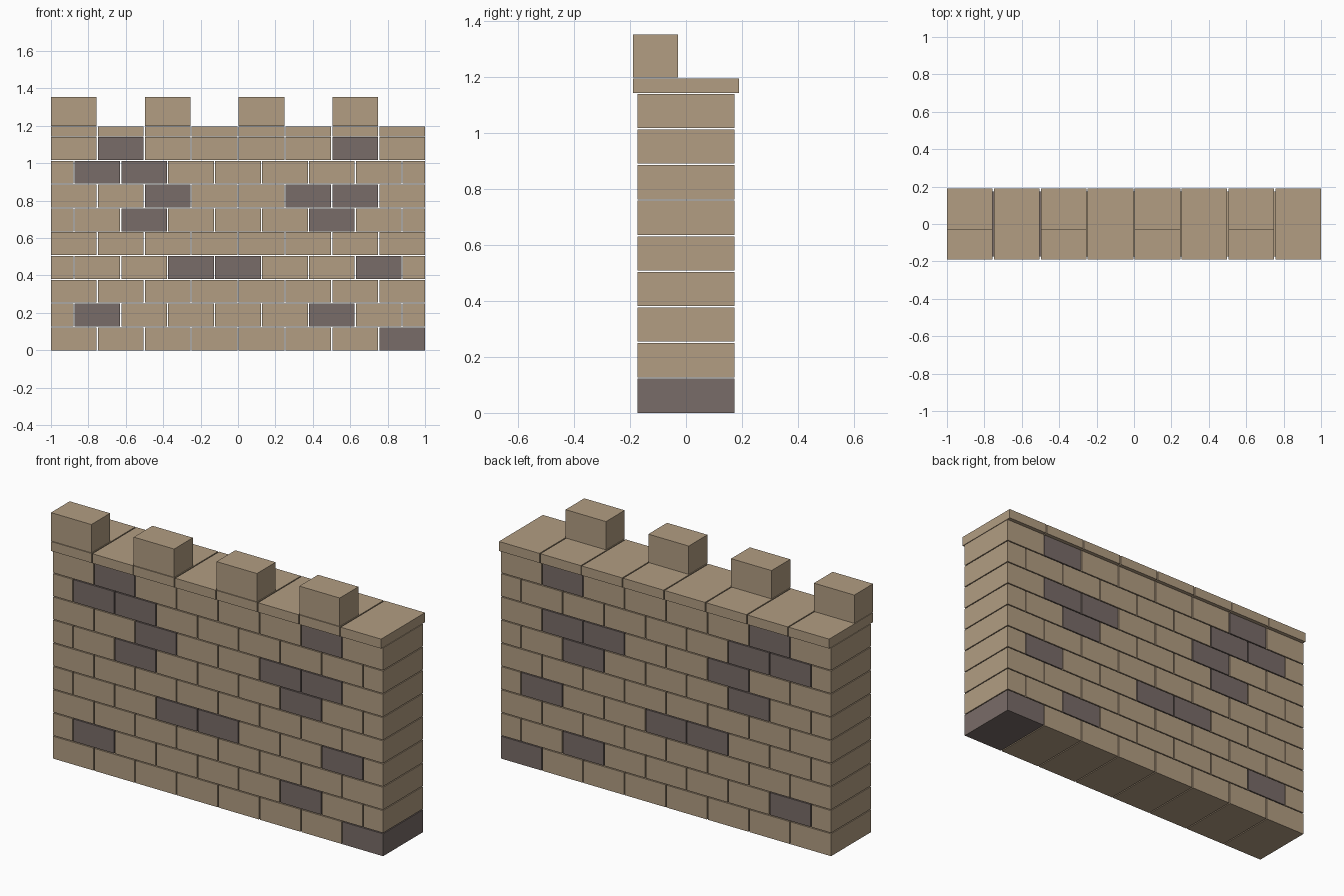
import bpy, bmesh
from mathutils import Matrix, Vector

if "Cube" in bpy.data.objects:
    bpy.data.objects.remove(bpy.data.objects["Cube"])

GAP = 0.006                      # joint between bricks
WIDTH = (2 - 7 * GAP) / 8        # full brick width
PITCH_X = WIDTH + GAP
PITCH_Z, COURSE = 0.1272, 0.1222
HALF = (WIDTH - GAP) / 2         # end brick of the staggered courses


def material(name, rgb):
    m = bpy.data.materials.new(name)
    m.diffuse_color = (*rgb, 1)
    m.use_nodes = True
    m.node_tree.nodes["Principled BSDF"].inputs["Base Color"].default_value = m.diffuse_color
    return m


tan = material("tan stone", (0.445, 0.337, 0.223))
dark = material("dark stone", (0.191, 0.150, 0.138))


def blocks(name, boxes):
    """One object of separate blocks; each box is (x0, x1, y0, y1, z0, z1, colour)."""
    bm = bmesh.new()
    for x0, x1, y0, y1, z0, z1, colour in boxes:
        centre = Vector((x0 + x1, y0 + y1, z0 + z1)) / 2
        size = Matrix.Diagonal((x1 - x0, y1 - y0, z1 - z0, 1))
        cube = bmesh.ops.create_cube(bm, size=1, matrix=Matrix.Translation(centre) @ size)
        for f in {f for v in cube["verts"] for f in v.link_faces}:
            f.material_index = colour
    mesh = bpy.data.meshes.new(name)
    bm.to_mesh(mesh)
    bm.free()
    mesh.materials.append(tan)
    mesh.materials.append(dark)
    ob = bpy.data.objects.new(name, mesh)
    bpy.context.collection.objects.link(ob)


# Brick courses, alternately whole and staggered, with scattered dark bricks
dark_bricks = {0: [7], 1: [1, 6], 3: [3, 4, 7], 5: [2, 6], 6: [2, 5, 6], 7: [1, 2], 8: [1, 6]}
for row in range(9):
    if row % 2 == 0:
        spans = [(-1 + i * PITCH_X, -1 + i * PITCH_X + WIDTH) for i in range(8)]
    else:
        start = -1 + HALF + GAP
        spans = [(-1, -1 + HALF)]
        spans += [(start + i * PITCH_X, start + i * PITCH_X + WIDTH) for i in range(7)]
        spans += [(1 - HALF, 1)]
    z = row * PITCH_Z
    blocks(f"brick_course_{row + 1}",
           [(a, b, -0.173, 0.173, z, z + COURSE, int(i in dark_bricks.get(row, [])))
            for i, (a, b) in enumerate(spans)])

# Overhanging coping slabs
columns = [(-1 + i * PITCH_X, -1 + i * PITCH_X + WIDTH) for i in range(8)]
blocks("coping_slabs", [(a, b, -0.19, 0.19, 1.143, 1.195, 0) for a, b in columns])

# Merlons along the front edge, on every other slab
blocks("merlons", [(a, b, -0.19, -0.028, 1.198, 1.353, 0) for a, b in columns[::2]])
